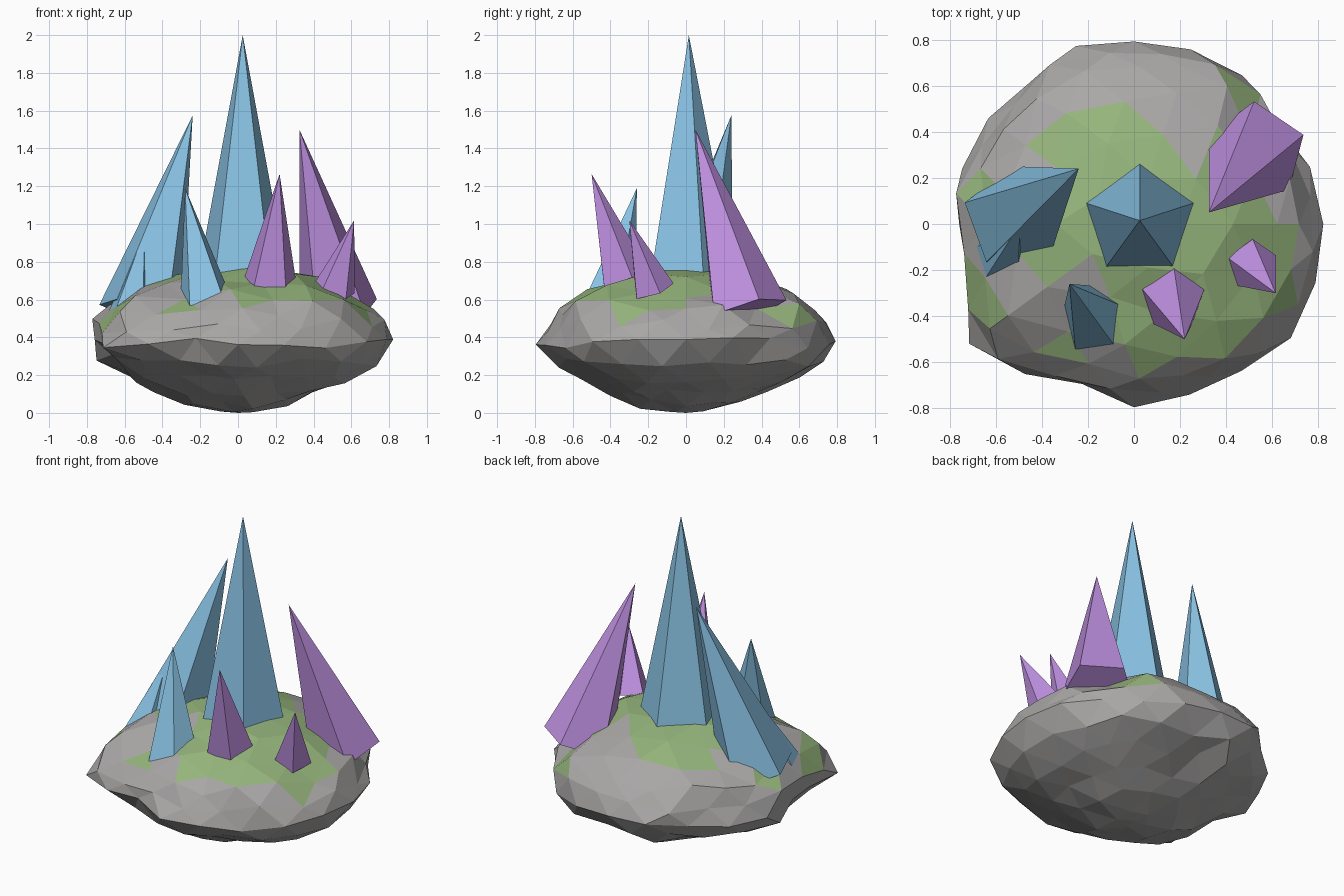
import bpy, bmesh, math, random
from mathutils import Vector

if "Cube" in bpy.data.objects:
    bpy.data.objects.remove(bpy.data.objects["Cube"])

random.seed(4)


def material(name, rgb):
    m = bpy.data.materials.new(name)
    m.diffuse_color = (*rgb, 1)
    m.use_nodes = True
    m.node_tree.nodes["Principled BSDF"].inputs["Base Color"].default_value = m.diffuse_color
    return m


GREY = material("stone grey", (0.40, 0.39, 0.385))
GREEN = material("moss green", (0.30, 0.46, 0.20))
BLUE = material("crystal blue", (0.25, 0.54, 0.77))
PURPLE = material("crystal purple", (0.52, 0.28, 0.75))


def add_object(name, bm, mats):
    me = bpy.data.meshes.new(name)
    bmesh.ops.recalc_face_normals(bm, faces=bm.faces)
    bm.to_mesh(me)
    bm.free()
    for m in mats:
        me.materials.append(m)
    ob = bpy.data.objects.new(name, me)
    bpy.context.collection.objects.link(ob)
    return ob


def lookup(table, x):
    for (x0, y0), (x1, y1) in zip(table, table[1:]):
        if x <= x1:
            return y0 + (y1 - y0) * (x - x0) / (x1 - x0)
    return table[-1][1]


# Rock outline seen from above: (degrees from +x, radius)
RIM = [(0, .81), (20, .81), (35, .75), (45, .81), (62, .82), (80, .76), (98, .79),
       (114, .83), (130, .77), (150, .77), (170, .83), (181, .76), (195, .76),
       (216, .88), (235, .79), (255, .73), (270, .785), (300, .79), (317, .83),
       (335, .83), (360, .81)]
# Underside: (height, share of the outline radius)
UNDER = [(0, 0), (0.03, .3), (0.1, .5), (0.14, .6), (0.2, .76), (0.31, .97), (0.37, 1)]
# Moss reach from the centre: (degrees, radius); plus mossy and bare spots (x, y, r)
REACH = [(0, .68), (30, .5), (60, .43), (90, .52), (130, .58), (150, .48),
         (180, .5), (205, .4), (230, .3), (245, .5), (270, .6), (300, .66),
         (320, .72), (340, .76), (360, .68)]
MOSS_SPOTS = [(0.04, 0.66, 0.06), (0.46, 0.6, 0.12), (-0.7, -0.3, 0.14),
              (-0.66, 0.1, 0.1), (-0.33, -0.47, 0.09)]
BARE_SPOTS = [(0.3, 0.42, 0.12), (-0.42, -0.32, 0.13)]


def in_spot(c, spots):
    return any(math.hypot(c.x - x, c.y - y) < r for x, y, r in spots)


def is_moss(c, n):
    if n.z < 0.25 or c.z < 0.42:
        return False
    if in_spot(c, MOSS_SPOTS):
        return True
    if in_spot(c, BARE_SPOTS):
        return False
    a = math.degrees(math.atan2(c.y, c.x)) % 360
    return math.hypot(c.x, c.y) < lookup(REACH, a)


# Rock: squashed, roughened ball, steeper shoulder at the front left
bm = bmesh.new()
bmesh.ops.create_icosphere(bm, subdivisions=3, radius=1)
for v in bm.verts:
    p = v.co.copy()
    h = math.hypot(p.x, p.y)
    a = math.atan2(p.y, p.x)
    deg = math.degrees(a) % 360
    rough = min(1, h * 1.3)
    if p.z > 0.02:
        low = max(0, 1 - abs(deg - 238) / 55)
        z = 0.37 + 0.40 * p.z ** (1.03 + 0.45 * low)
        share = h
    else:
        z = 0.37 * (1 + p.z)
        share = lookup(UNDER, z)
    r = lookup(RIM, deg) * share * (1 + random.uniform(-0.03, 0.025) * rough)
    z += random.uniform(-0.03, 0.03) * rough
    v.co = (r * math.cos(a), r * math.sin(a), min(0.775, max(0, z)))
bm.normal_update()
for f in bm.faces:
    f.material_index = int(is_moss(f.calc_center_median(), f.normal))
add_object("rock", bm, [GREY, GREEN])


# Crystals: five-sided spikes, base square to the leaning axis
def crystal(name, mat, base, tip, radius, turn):
    base, tip = Vector(base), Vector(tip)
    q = Vector((0, 0, 1)).rotation_difference(tip - base)
    bm = bmesh.new()
    ring = []
    for k in range(5):
        a = math.radians(turn + 72 * k)
        ring.append(bm.verts.new(base + q @ Vector((radius * math.cos(a), radius * math.sin(a), 0))))
    apex = bm.verts.new(tip)
    bm.faces.new(ring[::-1])
    for k in range(5):
        bm.faces.new((ring[k], ring[(k + 1) % 5], apex))
    add_object(name, bm, [mat])


crystal("centre_crystal", BLUE, (0.025, 0.015, 0.69), (0.025, 0.015, 2.0), 0.255, 18)
crystal("left_crystal", BLUE, (-0.515, 0.02, 0.53), (-0.24, 0.24, 1.575), 0.235, 19)
crystal("small_left_crystal", BLUE, (-0.575, -0.14, 0.52), (-0.495, 0.0, 0.96), 0.12, 18)
crystal("front_blue_crystal", BLUE, (-0.155, -0.43, 0.51), (-0.28, -0.26, 1.19), 0.165, 18)
crystal("right_crystal", PURPLE, (0.535, 0.32, 0.54), (0.325, 0.05, 1.5), 0.22, 20)
crystal("front_purple_crystal", PURPLE, (0.17, -0.32, 0.69), (0.22, -0.50, 1.265), 0.145, 18)
crystal("small_right_crystal", PURPLE, (0.51, -0.175, 0.65), (0.615, -0.30, 1.02), 0.115, 18)
